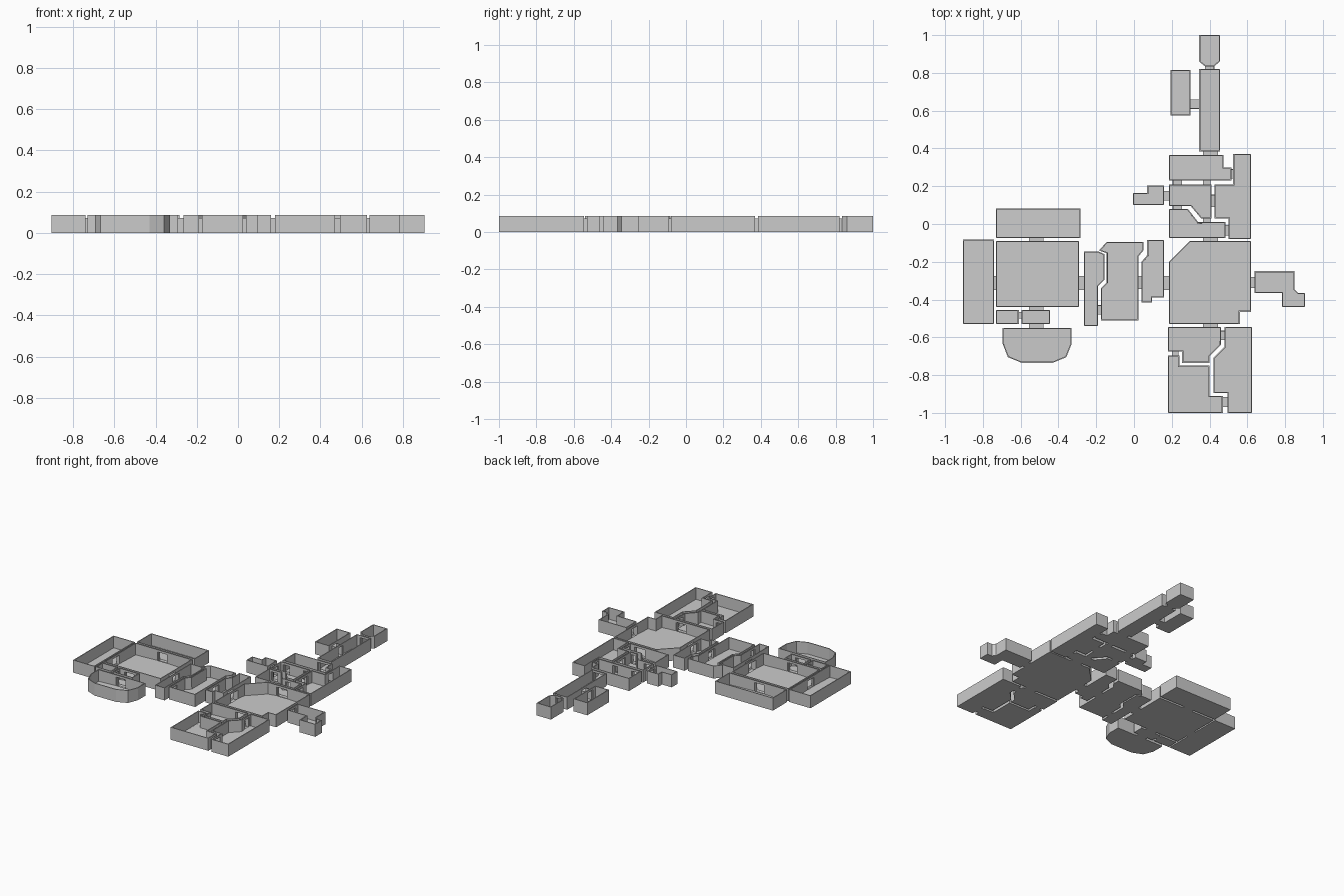
import bpy, bmesh
from mathutils import Vector

H, DOOR, T = 0.087, 0.072, 0.006

# doorways between rooms: x0, x1, y0, y1, crossing axis (0 = along x, 1 = along y)
doors = []
def door(x0, x1, y0, y1, axis):
    doors.append((x0, x1, y0, y1, axis))

# north wing
door(.375, .425, .82, .835, 1)
door(.30, .345, .61, .66, 0)
door(.365, .445, .365, .385, 1)
door(.515, .525, .24, .29, 0)
door(.205, .255, .21, .23, 1)
door(.365, .405, .21, .23, 1)
door(.41, .425, .09, .155, 0)
door(.16, .185, .125, .175, 0)
door(.205, .255, .08, .095, 1)
door(.365, .405, .01, .03, 1)
door(.485, .50, -.06, -.005, 0)
# main hall and south wing
door(.365, .445, -.09, -.075, 1)
door(.62, .637, -.34, -.28, 0)
door(.365, .445, -.545, -.53, 1)
door(.46, .48, -.615, -.565, 0)
door(.20, .235, -.695, -.675, 1)
door(.47, .495, -.97, -.915, 0)
# west wing
door(.16, .185, -.35, -.275, 0)
door(.025, .04, -.345, -.275, 0)
door(-.19, -.175, -.48, -.43, 0)
door(-.29, -.265, -.35, -.275, 0)
door(-.74, -.73, -.35, -.275, 0)
for y0, y1 in ((-.09, -.075), (-.455, -.44), (-.55, -.53)):
    door(-.555, -.48, y0, y1, 1)
door(-.61, -.595, -.50, -.465, 0)

def make(name, bm, thickness):
    bmesh.ops.remove_doubles(bm, verts=bm.verts, dist=1e-5)
    me = bpy.data.meshes.new(name)
    bm.to_mesh(me)
    bm.free()
    ob = bpy.data.objects.new(name, me)
    bpy.context.collection.objects.link(ob)
    m = ob.modifiers.new("wall_thickness", 'SOLIDIFY')
    m.thickness, m.offset, m.use_even_offset = thickness, -1, True
    return ob

def cuts(a, b):
    """Parameter ranges of the doorways lying on edge a-b."""
    d, out = b - a, []
    for x0, x1, y0, y1, ax in doors:
        if abs(d[ax]) > 1e-6:
            continue
        lo, hi = ((y0, y1), (x0, x1))[ax]
        sides = ((x0, x1), (y0, y1))[ax]
        o = 1 - ax
        t = sorted(((lo - a[o]) / d[o], (hi - a[o]) / d[o]))
        if min(abs(a[ax] - s) for s in sides) < 1e-4 and t[0] > -1e-4 and t[1] < 1.0001:
            out.append(t)
    return sorted(out)

# open-topped room: floor, outer walls and doorway openings
def room(name, *pts):
    p = [Vector(q) for q in pts]
    if sum(a.x * b.y - b.x * a.y for a, b in zip(p, p[1:] + p[:1])) < 0:
        p.reverse()
    ring = []
    for a, b in zip(p, p[1:] + p[:1]):
        ring.append((a, False))
        for t0, t1 in cuts(a, b):
            ring += [(a.lerp(b, t0), True), (a.lerp(b, t1), False)]
    bm = bmesh.new()
    cols = [[bm.verts.new((q.x, q.y, z)) for z in (0, DOOR, H)] for q, _ in ring]
    bm.faces.new([c[0] for c in reversed(cols)])
    for i, c in enumerate(cols):
        n = cols[(i + 1) % len(cols)]
        for k in (0, 1):
            if not (ring[i][1] and k == 0):
                bm.faces.new((c[k], n[k], n[k + 1], c[k + 1]))
    bmesh.ops.dissolve_limit(bm, angle_limit=.01, verts=bm.verts, edges=bm.edges)
    return make(name, bm, T)

def rect(name, x0, x1, y0, y1):
    return room(name, (x0, y0), (x1, y0), (x1, y1), (x0, y1))

# north wing
room("north_chamber", (.345, 1), (.455, 1), (.455, .86), (.425, .835), (.375, .835), (.345, .86))
rect("north_corridor", .345, .455, .385, .82)
rect("north_side_room", .193, .30, .575, .815)
room("antechamber", (.185, .365), (.475, .365), (.475, .30), (.515, .30), (.515, .23), (.185, .23))
room("east_store", (.525, .37), (.62, .37), (.62, -.08), (.50, -.08), (.50, .03), (.425, .03),
     (.425, .21), (.525, .21))
room("middle_room", (.185, .21), (.41, .21), (.41, .03), (.355, .03), (.30, .095), (.185, .095))
room("lower_room", (.185, .08), (.285, .08), (.34, .01), (.485, .01), (.485, -.075), (.185, -.075))
room("west_closet", (-.005, .165), (.07, .165), (.07, .205), (.16, .205), (.16, .10), (-.005, .10))

# main hall, east annex and south wing
room("main_hall", (.295, -.09), (.62, -.09), (.62, -.465), (.56, -.465), (.56, -.53), (.185, -.53), (.185, -.20))
room("east_annex", (.637, -.25), (.85, -.25), (.85, -.345), (.87, -.365), (.905, -.365), (.905, -.44),
     (.783, -.44), (.783, -.365), (.637, -.365))
room("south_entry", (.18, -.545), (.46, -.545), (.46, -.64), (.40, -.70), (.40, -.735), (.255, -.735),
     (.255, -.675), (.18, -.675))
room("southeast_room", (.48, -.545), (.625, -.545), (.625, -1), (.495, -1), (.495, -.895), (.42, -.895),
     (.42, -.71), (.48, -.65))
room("southwest_room", (.18, -.695), (.24, -.695), (.24, -.75), (.40, -.75), (.40, -.91), (.47, -.91),
     (.47, -1), (.18, -1))

# link rooms between the halls
room("link_east", (.07, -.085), (.16, -.085), (.16, -.39), (.095, -.39), (.095, -.415), (.04, -.415),
     (.04, -.20), (.07, -.165))
room("link_middle", (-.145, -.095), (.05, -.095), (.05, -.14), (.025, -.17), (.025, -.51), (-.175, -.51),
     (-.175, -.34), (-.145, -.31), (-.145, -.155), (-.185, -.14))
room("link_west", (-.265, -.145), (-.19, -.145), (-.155, -.16), (-.155, -.295), (-.19, -.33), (-.19, -.54), (-.265, -.54))

# west wing
rect("far_west_room", -.905, -.74, -.53, -.083)
rect("northwest_room", -.73, -.283, -.075, .083)
rect("west_hall", -.73, -.29, -.44, -.09)
rect("small_cell", -.73, -.61, -.53, -.455)
rect("vestibule", -.595, -.445, -.53, -.455)
room("bay_room", (-.695, -.55), (-.695, -.635), (-.668, -.705), (-.595, -.735), (-.43, -.735),
     (-.358, -.705), (-.33, -.635), (-.33, -.55))

# short passages: floor with two side walls
for i, (x0, x1, y0, y1, ax) in enumerate(doors):
    c = [(x0, y0), (x1, y0), (x1, y1), (x0, y1)]
    bm = bmesh.new()
    lo, hi = [[bm.verts.new((*q, z)) for q in c] for z in (0, DOOR)]
    bm.faces.new(lo[::-1])
    for k in ((0, 2), (1, 3))[ax]:
        j = (k + 1) % 4
        bm.faces.new((lo[k], lo[j], hi[j], hi[k]))
    make("passage_%02d" % (i + 1), bm, .003)
